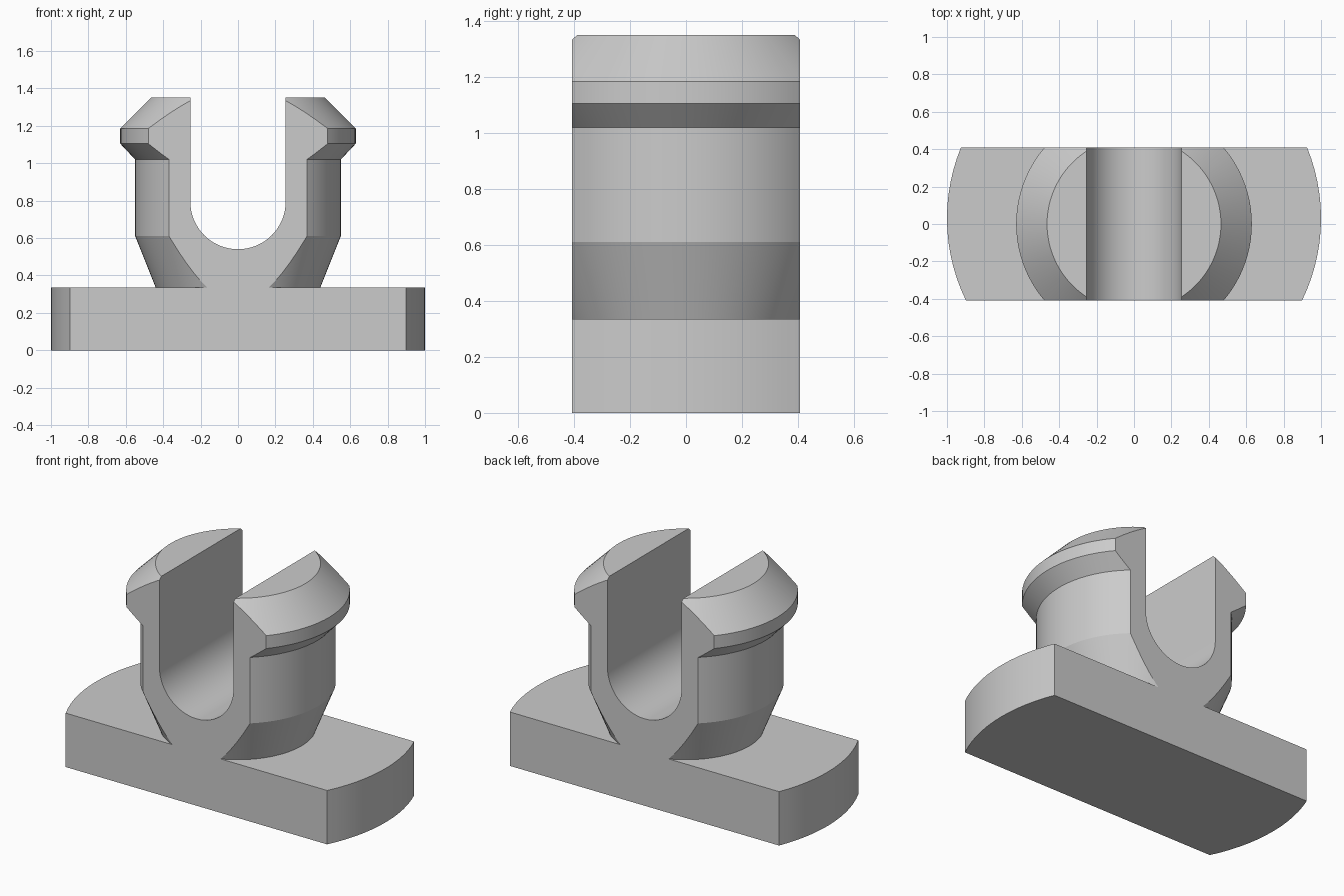
import bpy, bmesh, math

old = bpy.data.objects.get("Cube")
if old:
    bpy.data.objects.remove(old, do_unlink=True)

HALF_DEPTH = 0.408
SLOT_R, SLOT_Z = 0.255, 0.795

grey = bpy.data.materials.new("plain grey")
grey.use_nodes = True
colour = (0.6, 0.6, 0.6, 1)
grey.diffuse_color = colour
grey.node_tree.nodes["Principled BSDF"].inputs["Base Color"].default_value = colour


def finish(name, bm):
    bmesh.ops.recalc_face_normals(bm, faces=bm.faces)
    mesh = bpy.data.meshes.new(name)
    bm.to_mesh(mesh)
    bm.free()
    mesh.materials.append(grey)
    obj = bpy.data.objects.new(name, mesh)
    bpy.context.collection.objects.link(obj)
    return obj


def turned(name, profile, y=0, sides=96):
    """Solid of revolution from (radius, height) points."""
    bm = bmesh.new()
    rings = [[bm.verts.new((r * math.cos(2 * math.pi * i / sides),
                            y + r * math.sin(2 * math.pi * i / sides), z))
              for i in range(sides)] for r, z in profile]
    for low, high in zip(rings, rings[1:]):
        for i in range(sides):
            j = (i + 1) % sides
            bm.faces.new((low[i], low[j], high[j], high[i]))
    bm.faces.new(rings[0])
    bm.faces.new(rings[-1])
    return finish(name, bm)


def extruded(name, outline, half_depth):
    """Front outline of (x, z) points pushed through along y."""
    bm = bmesh.new()
    face = bm.faces.new([bm.verts.new((x, -half_depth, z)) for x, z in outline])
    moved = bmesh.ops.extrude_face_region(bm, geom=[face])["geom"]
    bmesh.ops.translate(bm, vec=(0, 2 * half_depth, 0),
                        verts=[v for v in moved if isinstance(v, bmesh.types.BMVert)])
    return finish(name, bm)


def combine(target, tool, operation):
    tool.hide_render = True
    mod = target.modifiers.new(operation.lower(), 'BOOLEAN')
    mod.object, mod.operation, mod.solver = tool, operation, 'EXACT'


# Rounded foot and snap-in post
clip = turned("clip_body", [(1, 0), (1, 0.335)], y=0.03)
post = turned("post", [(0.44, 0.2), (0.44, 0.335), (0.55, 0.61), (0.55, 1.02),
                       (0.63, 1.105), (0.63, 1.185), (0.465, 1.35)])

# Flat front and back limits, and the round-bottomed slot
slab = extruded("side_trim", [(-2, -1), (2, -1), (2, 2), (-2, 2)], HALF_DEPTH)
arc = [(SLOT_R * math.cos(a), SLOT_Z + SLOT_R * math.sin(a))
       for a in (math.pi + math.pi * i / 32 for i in range(33))]
slot = extruded("slot_cutter", arc + [(SLOT_R, 2), (-SLOT_R, 2)], 1.5)

combine(clip, post, 'UNION')
combine(clip, slab, 'INTERSECT')
combine(clip, slot, 'DIFFERENCE')

# Bake the cuts and discard the helpers
graph = bpy.context.evaluated_depsgraph_get()
baked = bpy.data.meshes.new_from_object(clip.evaluated_get(graph))
clip.modifiers.clear()
clip.data = baked
for helper in (post, slab, slot):
    bpy.data.objects.remove(helper, do_unlink=True)
baked.materials.clear()
baked.materials.append(grey)
baked.polygons.foreach_set("material_index", [0] * len(baked.polygons))

bpy.context.view_layer.objects.active = clip
clip.select_set(True)
bpy.ops.object.shade_smooth_by_angle(angle=math.radians(20))
